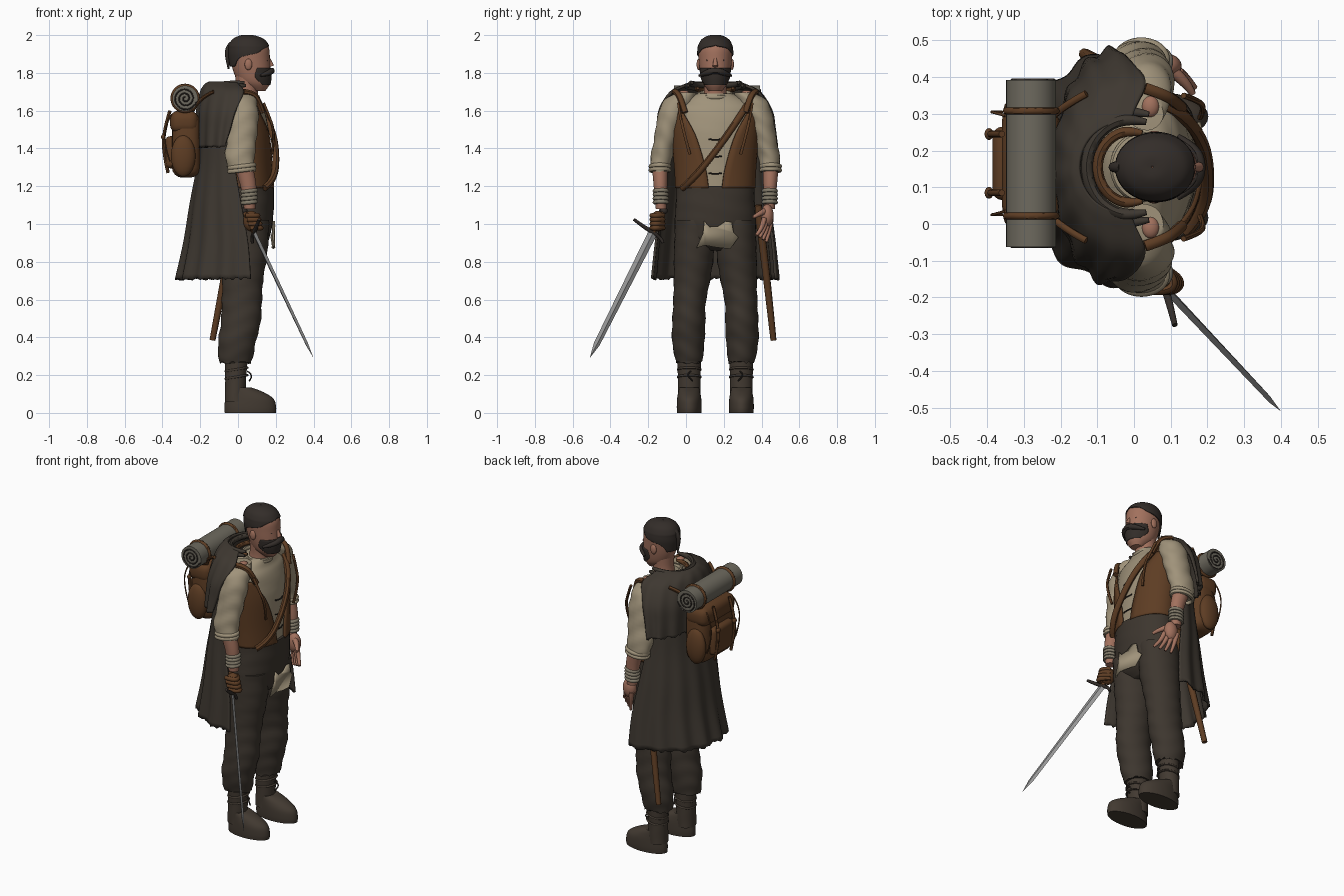
import bpy, bmesh, math, random
from math import sin, cos, pi
from mathutils import Vector, Matrix

random.seed(4)
if "Cube" in bpy.data.objects:
    bpy.data.objects.remove(bpy.data.objects["Cube"])
C = 0.155  # y of the body's middle plane; the figure looks along +x


def material(name, *rgb):
    m = bpy.data.materials.new(name)
    m.use_nodes = True
    m.diffuse_color = (*rgb, 1)
    bsdf = next(n for n in m.node_tree.nodes if n.type == 'BSDF_PRINCIPLED')
    bsdf.inputs["Base Color"].default_value = (*rgb, 1)
    return m


SKIN = material("skin", .36, .165, .11)
LINEN = material("linen", .35, .29, .195)
WRAP = material("wrist wrap cloth", .23, .2, .145)
LEATHER = material("leather", .11, .046, .017)
WOOL = material("trouser wool", .047, .037, .028)
CLOTH = material("cloak cloth", .048, .039, .03)
HAIR = material("hair", .033, .026, .022)
CANVAS = material("bedroll canvas", .155, .143, .113)
STEEL = material("steel", .3, .3, .3)
BOOT = material("boot leather", .055, .042, .031)


def finish(name, bm, mat, thick=0, angle=45):
    bmesh.ops.remove_doubles(bm, verts=bm.verts, dist=1e-5)
    bmesh.ops.recalc_face_normals(bm, faces=bm.faces)
    me = bpy.data.meshes.new(name)
    bm.to_mesh(me)
    bm.free()
    ob = bpy.data.objects.new(name, me)
    bpy.context.collection.objects.link(ob)
    me.materials.append(mat)
    if thick:
        ob.modifiers.new("thickness", 'SOLIDIFY').thickness = thick
    smooth(ob, angle)
    return ob


def smooth(ob, angle=45):
    bpy.ops.object.select_all(action='DESELECT')
    ob.select_set(True)
    bpy.context.view_layer.objects.active = ob
    bpy.ops.object.shade_smooth_by_angle(angle=math.radians(angle))


def loft(name, rows, mat, steps=5, segs=32, rumple=0, fold=0, jag=0, face=0, thick=0):
    """Rows (z, x, y, rx, ry, gap): splined ellipses, open by half-angle gap toward face."""
    rows = [Vector(tuple(r) + (0,) * (6 - len(r))) for r in rows]
    is_open = any(r[5] for r in rows)
    pts = []
    for i in range(len(rows) - 1):
        b, c = rows[i], rows[i + 1]
        m0 = (c - rows[max(i - 1, 0)]) / 2
        m1 = (rows[min(i + 2, len(rows) - 1)] - b) / 2
        for k in range(steps):
            t = k / steps
            pts.append(b * (2*t**3 - 3*t*t + 1) + m0 * (t**3 - 2*t*t + t)
                       + c * (3*t*t - 2*t**3) + m1 * (t**3 - t*t))
    pts.append(rows[-1])
    bm = bmesh.new()
    rings = []
    for j, (z, x, y, rx, ry, gap) in enumerate(pts):
        ring = []
        gap = max(gap, 0)
        w = j / (len(pts) - 1)
        for i in range(segs + is_open):
            a = face + gap + (2*pi - 2*gap) * i / segs
            s = 1 + rumple * sin(z * 65 + 2 * sin(2 * a)) + fold * w * sin(16 * a)
            drop = jag * random.uniform(-1, 1) if j == len(pts) - 1 else 0
            ring.append(bm.verts.new((x + rx*s*cos(a), y + ry*s*sin(a), z + drop)))
        rings.append(ring)
    for p, q in zip(rings, rings[1:]):
        for i in range(segs):
            n = (i + 1) % len(p)
            bm.faces.new((p[i], p[n], q[n], q[i]))
    if not is_open:
        bm.faces.new(rings[0])
        bm.faces.new(rings[-1])
    return finish(name, bm, mat, thick)


def tube(name, points, radii, mat, cyclic=False):
    cu = bpy.data.curves.new(name, 'CURVE')
    cu.dimensions = '3D'
    cu.bevel_depth = 1
    cu.bevel_resolution = 2
    cu.use_fill_caps = True
    cu.resolution_u = 5
    sp = cu.splines.new('NURBS')
    sp.points.add(len(points) - 1)
    for i, p in enumerate(points):
        sp.points[i].co = (*p, 1)
        sp.points[i].radius = radii[i] if isinstance(radii, (list, tuple)) else radii
    sp.order_u = min(3, len(points))
    sp.use_endpoint_u = not cyclic
    sp.use_cyclic_u = cyclic
    ob = bpy.data.objects.new(name, cu)
    bpy.context.collection.objects.link(ob)
    cu.materials.append(mat)
    bpy.ops.object.select_all(action='DESELECT')
    ob.select_set(True)
    bpy.context.view_layer.objects.active = ob
    bpy.ops.object.convert(target='MESH')
    smooth(bpy.context.object)


def band(name, z, x, y, rx, ry, r, mat, tilt=0):
    tube(name, [(x + rx*cos(k*pi/6), y + ry*sin(k*pi/6), z + tilt*cos(k*pi/6))
                for k in range(12)], r, mat, True)


def back_arc(name, z, r, thick, mat):
    tube(name, [(-.01 + r*cos(a), C + 1.1*r*sin(a), z + .01*cos(a)) for a in
                [1.2 + k*(2*pi - 2.4)/10 for k in range(11)]], [.008] + [thick]*9 + [.008], mat)


def ball(name, at, size, mat):
    bm = bmesh.new()
    bmesh.ops.create_uvsphere(bm, u_segments=20, v_segments=12, radius=1,
                              matrix=Matrix.LocRotScale(Vector(at), None, Vector(size)))
    return finish(name, bm, mat)


def box(name, at, size, mat, bevel=0.02):
    bm = bmesh.new()
    bmesh.ops.create_cube(bm, size=1, matrix=Matrix.LocRotScale(Vector(at), None, Vector(size)))
    bmesh.ops.bevel(bm, geom=bm.edges[:], offset=bevel, segments=4, profile=.5, affect='EDGES')
    return finish(name, bm, mat)


# Head, face and hair
loft("neck", [(1.62, .03, C, .075, .075), (1.7, .045, C, .06, .06), (1.79, .05, C, .065, .065)], SKIN)
loft("head", [(1.705, .11, C, .035, .035), (1.745, .09, C, .08, .066), (1.8, .075, C, .097, .08),
              (1.87, .065, C, .104, .088), (1.93, .06, C, .104, .09), (1.97, .055, C, .084, .072),
              (1.99, .05, C, .045, .04)], SKIN)
loft("hair", [(1.835, .055, C, .098, .087, 2.4), (1.88, .06, C, .11, .094, 2.05),
              (1.905, .06, C, .112, .096, 1.2), (1.93, .059, C, .11, .094, .75), (1.948, .057, C, .106, .09),
              (1.978, .055, C, .084, .072), (1.998, .05, C, .04, .035), (2.0, .05, C, .002, .002)],
     HAIR, thick=.006)
tube("hair_tail", [(-.03, C, 1.95), (-.052, C, 1.93), (-.058, C, 1.89), (-.05, C, 1.82)],
     [.02, .016, .013, .004], HAIR)
loft("beard", [(1.735, .1, C, .072, .062, pi - 1.1), (1.775, .085, C, .093, .078, pi - 1.5),
               (1.825, .08, C, .099, .085, pi - 1.35)], HAIR, face=pi, thick=.012)
tube("moustache", [(.12, C - .085, 1.785), (.165, C - .05, 1.8), (.183, C, 1.815), (.165, C + .05, 1.8),
                   (.12, C + .085, 1.785)], [.006, .018, .016, .018, .006], HAIR)
tube("nose", [(.16, C, 1.88), (.17, C, 1.855), (.177, C, 1.835)], [.008, .012, .014], SKIN)
for s, side in ((-1, "right"), (1, "left")):
    tube(side + "_eye", [(.159, C + s*.02, 1.866), (.15, C + s*.046, 1.866)], .005, HAIR)
    ball(side + "_ear", (.055, C + s*.088, 1.845), (.02, .011, .03), SKIN)

# Shirt and open leather vest
body = [(1.14, .05, .125, .195), (1.3, .045, .125, .2), (1.48, .035, .13, .215), (1.6, .025, .115, .22),
        (1.65, .015, .1, .175), (1.69, .02, .085, .095)]
loft("shirt", [(z, x, C, rx, ry) for z, x, rx, ry in body], LINEN, rumple=.008)
band("shirt_collar", 1.685, .025, C, .082, .088, .012, LINEN, -.015)
gaps = (.17, .25, .5, .85)
loft("vest", [(z + .05 * (z < 1.2), x, C, rx + .018, ry + .018, g)
              for (z, x, rx, ry), g in zip(body, gaps)], LEATHER, thick=.012)
back_arc("vest_neck_edge", 1.715, .09, .014, LEATHER)
tube("chest_belt", [(-.02, .36, 1.68), (.1, .33, 1.64), (.185, .24, 1.5), (.205, .13, 1.35),
                    (.19, .03, 1.23), (.14, -.02, 1.19)], .018, LEATHER)
for z in (1.27, 1.36, 1.45):
    tube("shirt_tie", [(.175, C - .035, z), (.19, C, z - .008), (.175, C + .035, z)], .004, HAIR)
for s in (-1, 1):
    tube("vest_strap", [(.135, C + s*.195, 1.64), (.165, C + s*.185, 1.57), (.195, C + s*.165, 1.48),
                        (.18, C + s*.135, 1.37)], .008, LEATHER)
    tube("vest_shoulder_strap", [(.13, C + s*.16, 1.59), (.11, C + s*.18, 1.655), (.075, C + s*.2, 1.695),
                                 (.03, C + s*.215, 1.7)], .016, LEATHER)
    ball("shoulder_tear", (.045, C + s*.165, 1.69), (.024, .03, .018), SKIN)
    tube("pack_shoulder_strap", [(-.24, C + s*.12, 1.6), (-.205, C + s*.16, 1.67), (-.13, C + s*.2, 1.7)],
         .01, LEATHER)

# Arms with rolled sleeves and wrist wraps
for s, side in ((-1, "right"), (1, "left")):
    def at(d):
        return C + s * d
    loft(side + "_sleeve", [(1.695, .03, at(.15), .05, .05), (1.65, .025, at(.195), .075, .08),
                            (1.56, .025, at(.235), .083, .072), (1.45, .02, at(.262), .078, .062),
                            (1.36, .01, at(.283), .078, .058), (1.28, .02, at(.293), .07, .052)],
         LINEN, rumple=.035, jag=.006)
    for z in (1.285, 1.305):
        band(side + "_cuff", z, .02, at(.293), .068, .05, .012, LINEN, .008)
    loft(side + "_forearm", [(1.3, .03, at(.293), .05, .042), (1.2, .055, at(.29), .042, .036),
                             (1.08, .062, at(.287), .03, .028)], SKIN)
    for k in range(4):
        band(side + "_wrist_wrap", 1.115 + k*.02, .06, at(.288), .037, .034, .011, WRAP, .004)
ball("right_fist", (.07, -.15, 1.015), (.042, .038, .055), LEATHER)
for k in range(4):
    z = 1.045 - k*.022
    tube("right_finger", [(.04 + k*.008, -.18, z), (.1 + k*.006, -.185, z), (.11 + k*.006, -.145, z),
                          (.075, -.12, z)], .013, LEATHER)
ball("left_palm", (.088, .43, 1.045), (.042, .034, .06), SKIN)
for k in range(4):
    tube("left_finger", [(.06 + k*.02, .45 - k*.012, 1.03), (.07 + k*.023, .445 - k*.014, .97),
                         (.085 + k*.027, .425 - k*.018, .905 + k*.012)], [.015, .013, .008], SKIN)
tube("left_thumb", [(.1, .42, 1.07), (.14, .39, 1.055), (.16, .355, 1.035)], [.018, .015, .009], SKIN)

# Trousers, patch and boots
loft("trouser_seat", [(1.2, .05, C, .139, .205), (1.1, .048, C, .142, .21), (1.0, .042, C, .14, .215),
                      (.91, .04, C, .12, .19), (.86, .04, C, .07, .1)], WOOL, rumple=.006)
for s, side in ((-1, "right"), (1, "left")):
    loft(side + "_trouser_leg", [(z, x, C + s*d, rx, ry) for z, x, d, rx, ry in (
        (1.02, .04, .115, .125, .098), (.86, .035, .112, .122, .106), (.7, .025, .124, .108, .096),
        (.58, .02, .137, .106, .086), (.48, .015, .14, .105, .088), (.38, -.005, .143, .1, .086),
        (.3, -.012, .14, .092, .075), (.27, -.015, .138, .085, .07))], WOOL, rumple=.022, jag=.012)
    loft(side + "_boot_shaft", [(.06, -.015, C + s*.138, .055, .06), (.2, -.012, C + s*.138, .056, .06),
                                (.36, -.005, C + s*.138, .066, .067)], BOOT, rumple=.012)
    loft(side + "_boot_foot", [(0, .065, C + s*.138, .135, .064), (.03, .065, C + s*.138, .137, .066),
                               (.075, .06, C + s*.138, .128, .064), (.11, .035, C + s*.138, .1, .058),
                               (.135, .005, C + s*.138, .065, .052)], BOOT)
    for z in (.19, .23, .33):
        band(side + "_boot_lace", z, -.008, C + s*.138, .06, .062, .006, BOOT, .01)
    tube(side + "_lace_loop", [(.05, C + s*.13, .22), (.085, C + s*.16, .2), (.06, C + s*.12, .17)], .004, HAIR)
bm = bmesh.new()
patch = [(.055, .872), (.1, .887), (.16, .876), (.235, .868), (.278, .93), (.252, .955), (.242, 1.01),
         (.21, 1.015), (.17, .988), (.125, .985), (.097, 1.015), (.09, .95)]
bm.faces.new([bm.verts.new((.198 - 1.1*(y - C)**2, y, z)) for y, z in patch])
finish("trouser_patch", bm, LINEN, .009)

# Cloak, shoulder cape and gathered hood
loft("cloak", [(1.5, -.03, C, .17, .25, 1.6), (1.3, -.02, C, .2, .265, 1.55), (1.1, 0, C, .255, .29, 1.5),
               (.9, .03, C, .315, .315, 1.5), (.71, .04, C, .365, .333, 1.5)],
     CLOTH, segs=90, fold=.03, jag=.008, thick=.012)
loft("shoulder_cape", [(1.755, -.035, C, .115, .12, 1.35), (1.742, -.03, C, .145, .16, 1.35),
                       (1.7, -.01, C, .19, .24, 1.35), (1.6, -.02, C, .2, .3, 1.55),
                       (1.5, -.04, C, .18, .315, 1.6), (1.41, -.05, C, .17, .325, 1.68)],
     CLOTH, segs=70, fold=.03, jag=.008, thick=.014)
for r, z in ((.12, 1.745), (.14, 1.73)):
    back_arc("hood_fold", z, r, .016, CLOTH)

# Backpack with pockets and bedroll
Y = .165
box("backpack", (-.275, Y, 1.42), (.15, .31, .35), LEATHER, .055)
box("backpack_flap", (-.285, Y, 1.54), (.15, .32, .12), LEATHER, .045)
box("backpack_back_pocket", (-.355, Y, 1.38), (.06, .2, .17), LEATHER, .026)
for s in (-1, 1):
    ball("backpack_side_pocket", (-.29, Y + s*.15, 1.36), (.065, .035, .11), LEATHER)
    tube("backpack_strap", [(-.36, Y + s*.08, 1.6), (-.385, Y + s*.08, 1.52), (-.4, Y + s*.08, 1.4),
                            (-.37, Y + s*.08, 1.27)], .009, LEATHER)
    tube("backpack_cord", [(-.35, Y + s*.13, 1.58), (-.385, Y + s*.14, 1.53), (-.39, Y + s*.14, 1.42),
                           (-.36, Y + s*.14, 1.33)], .004, LEATHER)
    ball("backpack_buckle", (-.395, Y + s*.08, 1.46), (.012, .016, .016), LEATHER)
bm = bmesh.new()
bmesh.ops.create_cone(bm, cap_ends=True, segments=32, radius1=.068, radius2=.068, depth=.455,
                      matrix=Matrix.Translation((-.28, Y, 1.665)) @ Matrix.Rotation(pi/2, 4, 'X'))
finish("bedroll", bm, CANVAS)
for s in (-1, 1):
    tube("bedroll_spiral", [(-.28 + .0021*k*cos(k*.6), Y + s*.227, 1.665 + .0021*k*sin(k*.6))
                            for k in range(2, 32)], .004, HAIR)
    tube("bedroll_strap", [(-.28 + .07*cos(k*pi/6), Y + s*.143, 1.665 + .07*sin(k*pi/6))
                           for k in range(12)], .01, LEATHER, True)

# Sword and scabbard
hilt, tip = Vector((.085, -.175, .955)), Vector((.4, -.51, .29))
d = (tip - hilt).normalized()
u = Vector((.05, -.15, .06))
u = (u - d * u.dot(d)).normalized()
v = d.cross(u)
bm = bmesh.new()
rings = [[bm.verts.new(p + e) for e in (u*w, v*.007, -u*w, -v*.007)]
         for p, w in ((hilt, .025), (tip - d*.09, .017))]
end = bm.verts.new(tip)
for i in range(4):
    j = (i + 1) % 4
    bm.faces.new((rings[0][i], rings[0][j], rings[1][j], rings[1][i]))
    bm.faces.new((rings[1][i], rings[1][j], end))
bm.faces.new(rings[0])
finish("sword_blade", bm, STEEL, angle=10)
tube("sword_guard", [hilt - u*.075 + d*.02, hilt - u*.05, hilt, hilt + u*.07, hilt + u*.125 - d*.005],
     [.008, .01, .012, .01, .008], HAIR)
tube("sword_grip", [hilt, hilt - d*.13], .013, LEATHER)
ball("sword_pommel", hilt - d*.14, (.02, .02, .02), HAIR)
tube("scabbard", [(0, .38, 1.1), (-.065, .425, .75), (-.135, .463, .385)], [.022, .021, .016], LEATHER)
